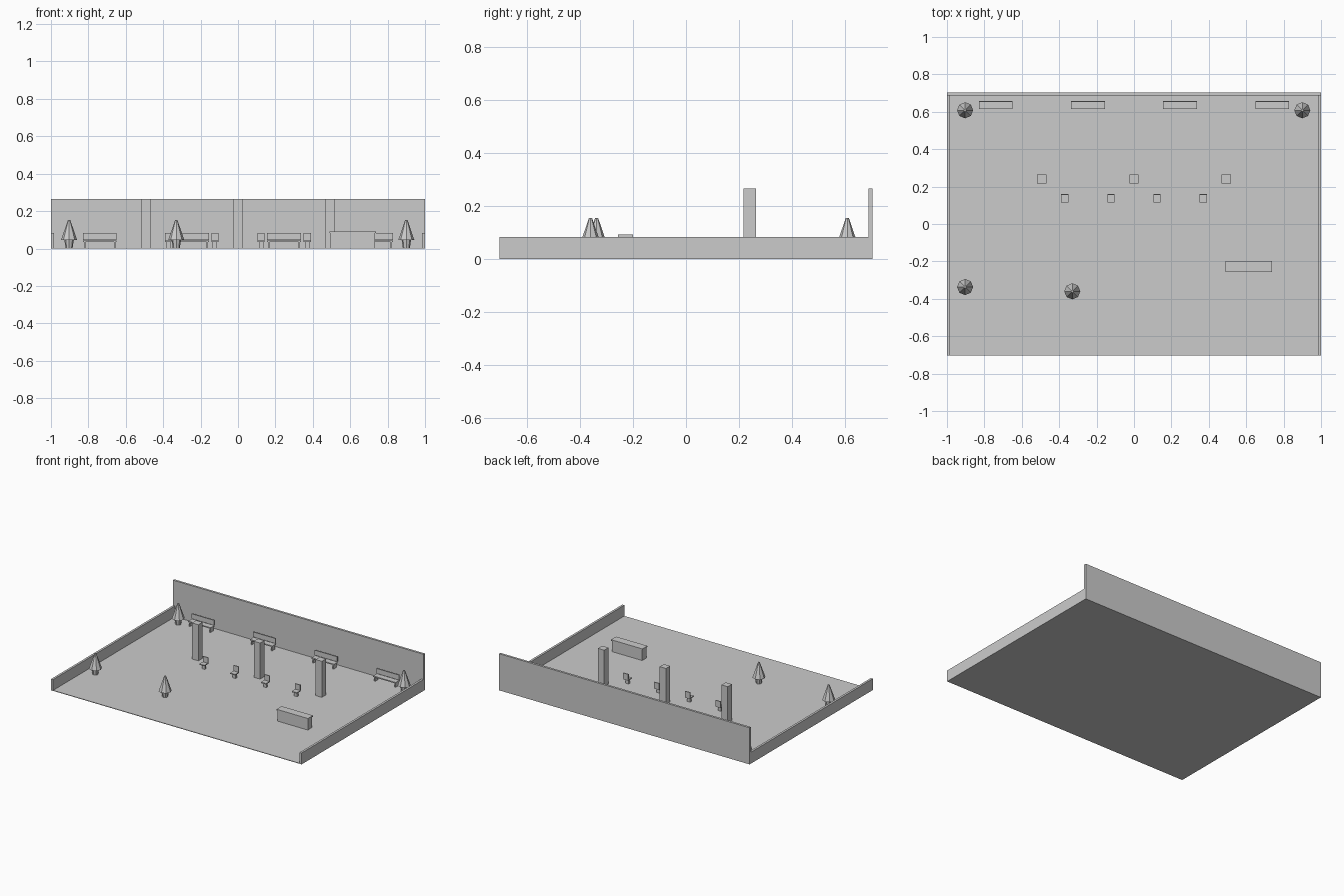
import bpy, math

if "Cube" in bpy.data.objects:
    bpy.data.objects.remove(bpy.data.objects["Cube"])

grey = bpy.data.materials.new("plain grey")
grey.diffuse_color = (0.6, 0.6, 0.6, 1)
grey.use_nodes = True
grey.node_tree.nodes["Principled BSDF"].inputs["Base Color"].default_value = grey.diffuse_color
F = 0.004  # floor top


def finish(o, name):
    o.name = name
    o.data.materials.append(grey)
    return o


def box(name, x0, x1, y0, y1, z0, z1):
    bpy.ops.mesh.primitive_cube_add(size=1, location=((x0 + x1) / 2, (y0 + y1) / 2, (z0 + z1) / 2))
    o = bpy.context.object
    o.scale = (x1 - x0, y1 - y0, z1 - z0)
    bpy.ops.object.transform_apply(location=False, rotation=False, scale=True)
    return finish(o, name)


def cone(name, x, y, z0, z1, r0, r1, n=8):
    bpy.ops.mesh.primitive_cone_add(vertices=n, radius1=r0, radius2=r1, depth=z1 - z0,
                                    location=(x, y, (z0 + z1) / 2))
    return finish(bpy.context.object, name)


# floor and walls
box("floor", -1, 1, -0.703, 0.703, 0, F)
box("back_wall", -1, 1, 0.687, 0.703, 0, 0.264)
for s, side in ((-1, "left"), (1, "right")):
    x0, x1 = sorted((s * 1.0, s * 0.984))
    box(side + "_wall", x0, x1, -0.703, 0.687, 0, 0.082)

# pillars
for x in (-0.493, 0, 0.493):
    box("pillar", x - 0.025, x + 0.025, 0.216, 0.264, F, 0.264)

# benches along the back wall
for x in (-0.739, -0.246, 0.246, 0.739):
    box("bench_seat", x - 0.09, x + 0.09, 0.615, 0.657, 0.034, 0.042)
    box("bench_back", x - 0.09, x + 0.09, 0.651, 0.658, 0.046, 0.082)
    for s in (-1, 1):
        lx = x + s * 0.081
        box("bench_leg", lx - 0.004, lx + 0.004, 0.619, 0.653, F, 0.034)

# chairs
for x in (-0.369, -0.123, 0.123, 0.369):
    box("chair_seat", x - 0.02, x + 0.02, 0.115, 0.16, 0.035, 0.042)
    box("chair_back", x - 0.02, x + 0.02, 0.154, 0.161, 0.042, 0.082)
    box("chair_stem", x - 0.012, x + 0.012, 0.131, 0.145, F, 0.035)

# reception desk
box("desk_body", 0.493, 0.733, -0.251, -0.204, F, 0.082)
box("desk_top", 0.488, 0.738, -0.257, -0.199, 0.082, 0.091)

# potted trees
for x, y in ((-0.903, 0.608), (0.9, 0.608), (-0.903, -0.337), (-0.33, -0.36)):
    cone("tree_pot", x, y, F, 0.045, 0.019, 0.025)
    cone("tree_foliage", x, y, 0.045, 0.153, 0.043, 0.006)
